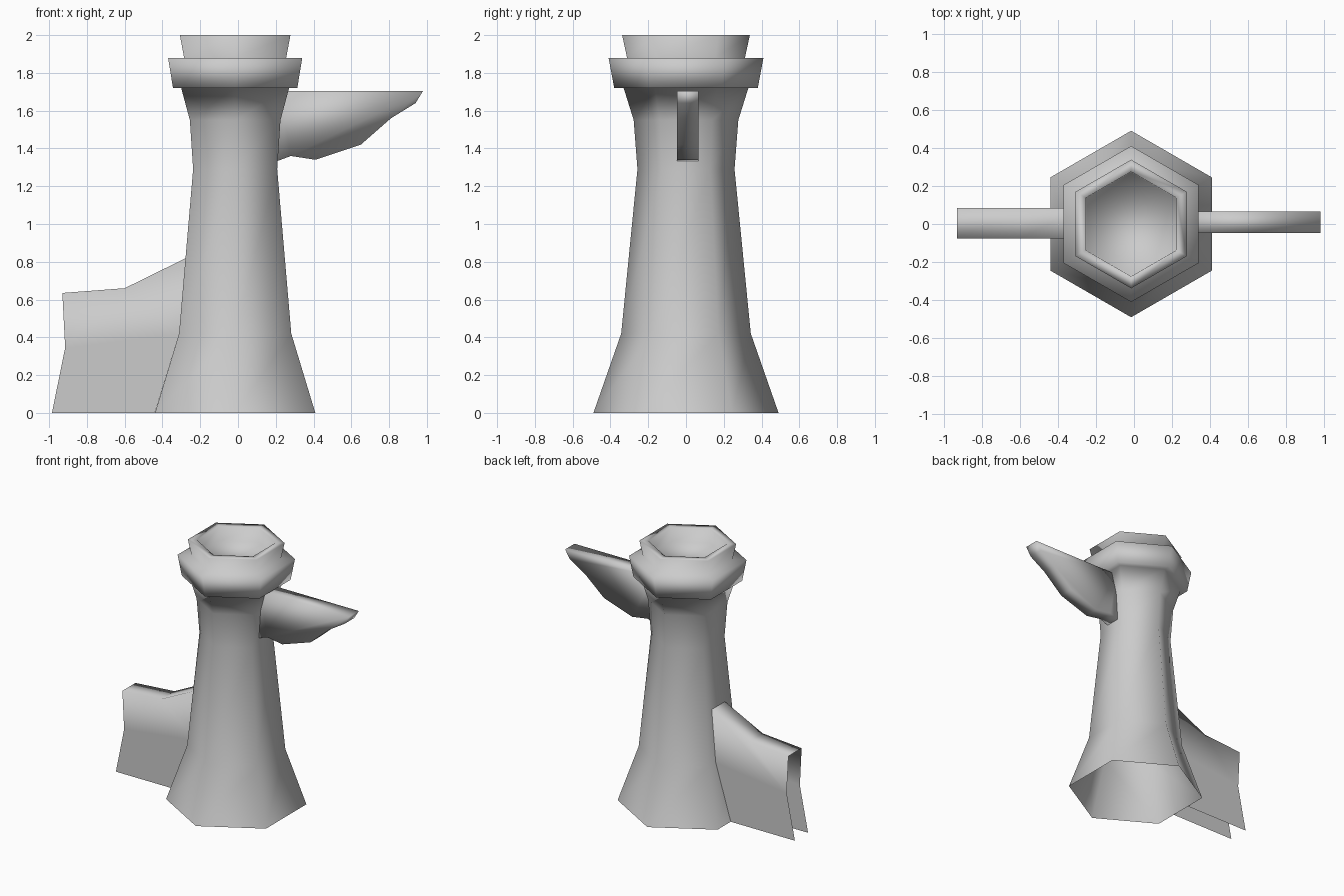
import bpy, bmesh, math

if "Cube" in bpy.data.objects:
    bpy.data.objects.remove(bpy.data.objects["Cube"])

CX = -0.015  # tower axis

stone = bpy.data.materials.new("grey stone")
stone.diffuse_color = (0.6, 0.6, 0.6, 1)
stone.use_nodes = True
stone.node_tree.nodes["Principled BSDF"].inputs["Base Color"].default_value = stone.diffuse_color


def finish(name, bm, recalc=False):
    if recalc:
        bmesh.ops.recalc_face_normals(bm, faces=bm.faces)
    for f in bm.faces:
        f.smooth = True
    me = bpy.data.meshes.new(name)
    bm.to_mesh(me)
    bm.free()
    me.materials.append(stone)
    ob = bpy.data.objects.new(name, me)
    bpy.context.collection.objects.link(ob)
    return ob


def hex_lathe(name, profile):
    """Six-sided shell from (radius, z) rings, open below, capped by a floor."""
    bm = bmesh.new()
    rings = []
    for r, z in profile:
        rings.append([bm.verts.new((CX + r * math.cos(math.radians(30 + 60 * i)),
                                    r * math.sin(math.radians(30 + 60 * i)), z))
                      for i in range(6)])
    for a, b in zip(rings, rings[1:]):
        for i in range(6):
            j = (i + 1) % 6
            bm.faces.new((a[i], a[j], b[j], b[i]))
    bm.faces.new(rings[-1])
    return finish(name, bm)


# Tower body, wide collar, narrow rim and sunken floor
hex_lathe("tower", [
    (0.49, 0.0), (0.343, 0.42), (0.257, 1.29), (0.277, 1.55), (0.33, 1.72),
    (0.38, 1.72), (0.41, 1.88), (0.312, 1.88), (0.338, 2.0),
    (0.275, 2.0), (0.272, 1.89)])

# Spout: closed extruded outline
outline = [(0.2, 1.33), (0.28, 1.36), (0.41, 1.34), (0.65, 1.42),
           (0.81, 1.56), (0.94, 1.64), (0.98, 1.705), (0.22, 1.705)]
bm = bmesh.new()
sides = [[bm.verts.new((x, y, z)) for x, z in outline] for y in (-0.047, 0.067)]
for s in sides:
    bm.faces.new(s)
for i in range(len(outline)):
    j = (i + 1) % len(outline)
    bm.faces.new((sides[0][i], sides[0][j], sides[1][j], sides[1][i]))
finish("spout", bm, True)

# Handle: two side sheets joined by a top strip, open at the end and below
pts = [(-0.275, 0.82), (-0.6, 0.66), (-0.93, 0.635),
       (-0.915, 0.345), (-0.312, 0.42), (-0.985, 0.0), (-0.44, 0.0)]
bm = bmesh.new()
f, b = [[bm.verts.new((x, y, z)) for x, z in pts] for y in (-0.075, 0.085)]
for s, flip in ((f, False), (b, True)):
    for idx in ((0, 1, 2, 3, 4), (4, 3, 5, 6)):
        loop = [s[i] for i in idx]
        bm.faces.new(loop[::-1] if flip else loop)
for i in (0, 1):
    bm.faces.new((f[i + 1], f[i], b[i], b[i + 1]))
finish("handle", bm)
